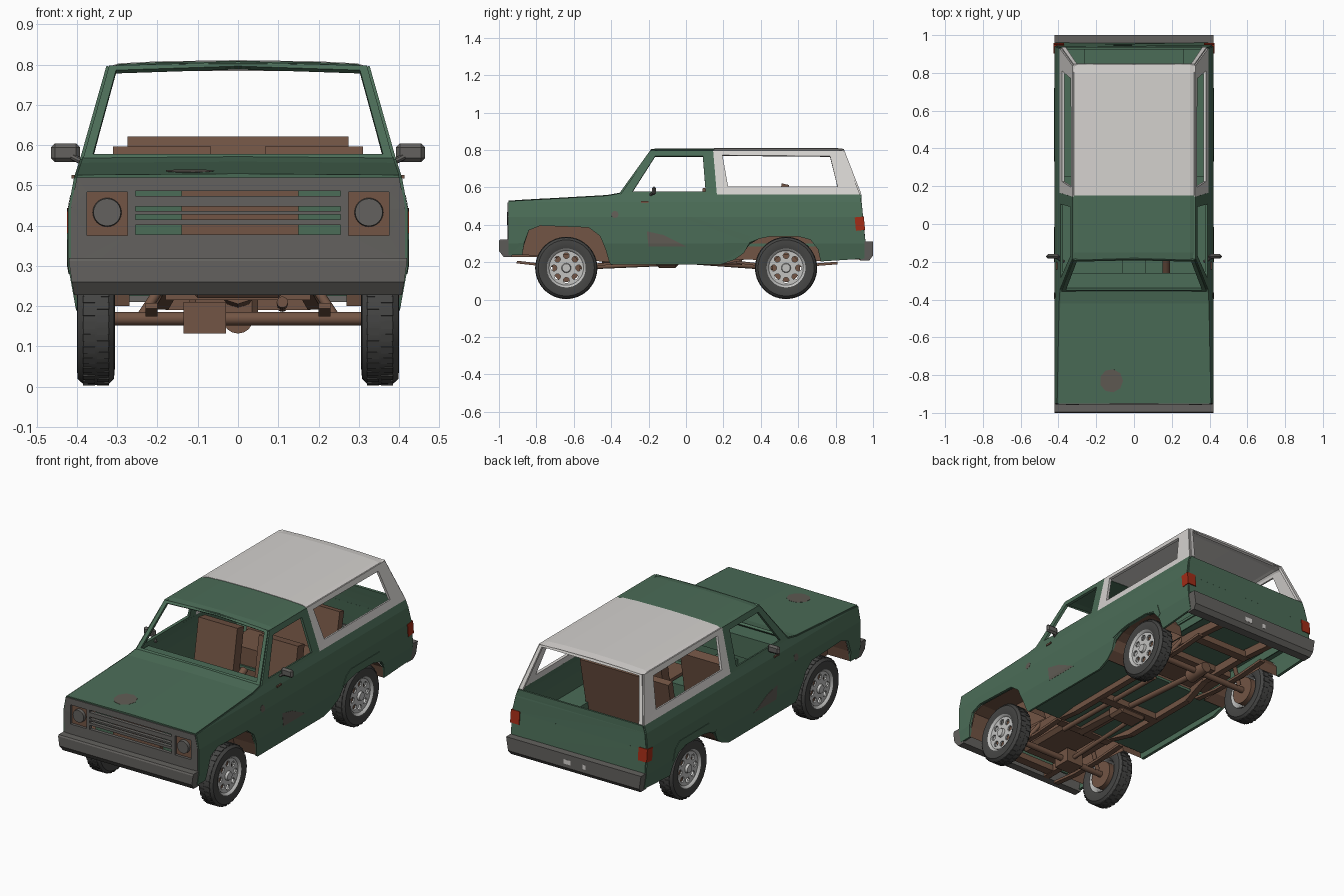
import bpy, bmesh, math
from mathutils import Matrix, Vector

if "Cube" in bpy.data.objects:
    bpy.data.objects.remove(bpy.data.objects["Cube"])


def material(name, r, g, b):
    m = bpy.data.materials.new(name)
    m.use_nodes = True
    m.diffuse_color = (r, g, b, 1)
    m.node_tree.nodes["Principled BSDF"].inputs["Base Color"].default_value = (r, g, b, 1)
    return m


GREEN = material("green paint", 0.07, 0.15, 0.095)
WHITE = material("white top", 0.66, 0.64, 0.62)
GREY = material("dark grey trim", 0.125, 0.12, 0.112)
RUBBER = material("tyre rubber", 0.06, 0.06, 0.058)
BROWN = material("brown metal and seats", 0.17, 0.09, 0.058)
CHROME = material("wheel silver", 0.54, 0.54, 0.53)
RED = material("red lamp", 0.36, 0.025, 0.008)
RUST = material("worn paint", 0.115, 0.105, 0.088)
round_parts = []


def finish(name, mat, bm, mirror=False, thick=0, bevel=0):
    bmesh.ops.recalc_face_normals(bm, faces=bm.faces)
    me = bpy.data.meshes.new(name)
    bm.to_mesh(me)
    bm.free()
    me.materials.append(mat)
    ob = bpy.data.objects.new(name, me)
    bpy.context.collection.objects.link(ob)
    if thick:
        s = ob.modifiers.new("Thickness", "SOLIDIFY")
        s.thickness, s.offset = thick, 0
    if bevel:
        ob.modifiers.new("Bevel", "BEVEL").width = bevel
    if mirror:
        ob.modifiers.new("Mirror", "MIRROR")
    return ob


def plate(name, mat, loops, to3d, levels=(), mirror=False, thick=0.014):
    """Flat outline with holes, creased at given heights and mapped into place."""
    bm = bmesh.new()
    for loop in loops:
        vs = [bm.verts.new((u, v, 0)) for u, v in loop]
        for i, v in enumerate(vs):
            bm.edges.new((vs[i - 1], v))
    bmesh.ops.triangle_fill(bm, use_beauty=True, edges=bm.edges[:], normal=(0, 0, 1))
    for h in levels:
        bmesh.ops.bisect_plane(bm, geom=bm.verts[:] + bm.edges[:] + bm.faces[:],
                               plane_co=(0, h, 0), plane_no=(0, 1, 0))
    for v in bm.verts:
        v.co = to3d(v.co.x, v.co.y)
    return finish(name, mat, bm, mirror, thick)


def loft(name, mat, rows, closed=False, mirror=False, thick=0, cap_last=False):
    bm = bmesh.new()
    vs = [[bm.verts.new(p) for p in row] for row in rows]
    for a, b in zip(vs, vs[1:] + vs[:1] if closed else vs[1:]):
        for i in range(len(a) - 1):
            bm.faces.new((a[i], a[i + 1], b[i + 1], b[i]))
    if cap_last:
        bm.faces.new(vs[-1])
    return finish(name, mat, bm, mirror, thick)


def box(name, mat, lo, hi, mirror=False, lean=0, bevel=0):
    lo, hi = Vector(lo), Vector(hi)
    bm = bmesh.new()
    bmesh.ops.create_cube(bm, size=1, matrix=Matrix.Translation((lo + hi) / 2)
                          @ Matrix.Rotation(lean, 4, "X") @ Matrix.Diagonal((*(hi - lo), 1)))
    return finish(name, mat, bm, mirror, bevel=bevel)


def between(a, b):
    a, b = Vector(a), Vector(b)
    return Matrix.Translation((a + b) / 2) @ (b - a).to_track_quat("Z", "Y").to_matrix().to_4x4(), (b - a).length


def rod(name, mat, a, b, r1, r2=None, mirror=False, sides=16):
    m, d = between(a, b)
    bm = bmesh.new()
    bmesh.ops.create_cone(bm, cap_ends=True, segments=sides, radius1=r1,
                          radius2=r1 if r2 is None else r2, depth=d, matrix=m)
    round_parts.append(finish(name, mat, bm, mirror))


def beams(name, mat, path, w, h, mirror=False):
    bm = bmesh.new()
    for a, b in zip(path, path[1:]):
        m, d = between(a, b)
        bmesh.ops.create_cube(bm, size=1, matrix=m @ Matrix.Diagonal((w, h, d + 0.01, 1)))
    return finish(name, mat, bm, mirror)


def interp(table, t):
    for (a, p), (b, q) in zip(table, table[1:]):
        if t <= b:
            return p + (q - p) * max(0, t - a) / (b - a)
    return table[-1][1]


# Shared body shape: half width by height, hood height and rear slope
WIDTH = [(0.19, 0.395), (0.3, 0.415), (0.44, 0.415), (0.52, 0.4), (0.565, 0.385), (0.795, 0.32)]
HOOD = [(-0.95, 0.52), (-0.42, 0.55), (-0.35, 0.563)]
LEVELS = [0.3, 0.44, 0.52]


def width(z): return interp(WIDTH, z)
def rear_y(z): return 0.93 + (0.56 - z) * 0.1
def on_side(y, z): return (width(z), y, z)
def on_decal(y, z): return (width(z) + 0.008, y, z)
def on_tail(x, z): return (x, rear_y(z), z)
def on_nose(x, z): return (x, -0.945, z)
def on_screen(x, z): return (x, -0.35 + (z - 0.565) * 0.72, z)
def on_back_frame(x, z): return (x, 0.84 + (0.795 - z) * 0.39, z)
def on_hood(x, y): return (x, y, interp(HOOD, y) + 0.009)


def across(zs):
    return [(width(z), z) for z in zs] + [(-width(z), z) for z in reversed(zs)]


def rect(x0, x1, z0, z1): return [(x0, z0), (x1, z0), (x1, z1), (x0, z1)]
def ring(cx, cy, r, n): return [(cx + r * math.cos(i * math.tau / n), cy + r * math.sin(i * math.tau / n)) for i in range(n)]


# Lower body sides with wheel arches
REAR_ARCH = [(0.72, 0.205), (0.705, 0.27), (0.665, 0.32), (0.6, 0.337), (0.45, 0.337),
             (0.39, 0.325), (0.34, 0.3), (0.31, 0.25), (0.26, 0.215)]
FRONT_ARCH = [(-0.41, 0.2), (-0.43, 0.27), (-0.46, 0.34), (-0.52, 0.385), (-0.78, 0.395),
              (-0.84, 0.37), (-0.865, 0.3), (-0.875, 0.24)]
plate("body_side", GREEN, [HOOD + [(0.93, 0.56), (0.955, 0.31), (0.955, 0.22)] + REAR_ARCH
      + [(0.19, 0.19), (-0.4, 0.19)] + FRONT_ARCH + [(-0.95, 0.24)]], on_side, LEVELS, True)
for name, arch in (("front_wheel_well", FRONT_ARCH), ("rear_wheel_well", REAR_ARCH)):
    loft(name, BROWN, [[(x, y, z) for y, z in arch] for x in (0.405, 0.27)], mirror=True, cap_last=True)
plate("rear_arch_lip", GREEN, [[(0.33, 0.31), (0.36, 0.36), (0.4, 0.382), (0.66, 0.382), (0.7, 0.35),
      (0.72, 0.29), (0.705, 0.28), (0.665, 0.325), (0.6, 0.34), (0.45, 0.34), (0.39, 0.33)]],
      on_decal, LEVELS, True, 0.003)
plate("tailgate", GREEN, [across([0.22, 0.3, 0.44, 0.52, 0.56])], on_tail, LEVELS)
loft("hood", GREEN, [[(-width(z), y, z), (0, y, z + 0.003), (width(z), y, z)] for y, z in HOOD], thick=0.012)

# Cab with door windows and windshield frame
plate("cab_side", GREEN, [[(-0.35, 0.56), (-0.185, 0.795), (0.145, 0.795), (0.165, 0.56)],
      [(-0.285, 0.577), (-0.165, 0.765), (0.09, 0.765), (0.105, 0.577)]], on_side, (), True)
plate("windshield_frame", GREEN, [[(-0.385, 0.562), (-0.32, 0.793), (0, 0.803), (0.32, 0.793), (0.385, 0.562)],
      [(-0.36, 0.574), (-0.303, 0.782), (0, 0.792), (0.303, 0.782), (0.36, 0.574)]], on_screen)

# Two-part roof
HALF = [(0, 0.803), (0.2, 0.8), (0.295, 0.795), (0.315, 0.789), (0.323, 0.778)]
CROWN = [(-x, z) for x, z in HALF[:0:-1]] + HALF
for name, mat, ys in (("cab_roof", GREEN, ((-0.188, -0.006), (-0.15, 0), (0.155, 0))),
                      ("rear_roof", WHITE, ((0.15, 0.002), (0.8, 0.002), (0.845, -0.004)))):
    loft(name, mat, [[(x, y, z + dz) for x, z in CROWN] for y, dz in ys], thick=0.012)

# White rear top: side walls with windows and open back frame
plate("top_side", WHITE, [[(0.145, 0.795), (0.84, 0.795), (0.93, 0.56), (0.165, 0.56)],
      [(0.195, 0.77), (0.77, 0.765), (0.81, 0.602), (0.225, 0.602)]], on_side, (), True)
plate("top_back_frame", WHITE, [[(-0.385, 0.562), (-0.32, 0.795), (0, 0.803), (0.32, 0.795), (0.385, 0.562),
      (0.362, 0.562), (0.303, 0.787), (-0.303, 0.787), (-0.362, 0.562)]], on_back_frame)

# Nose with grille slots and headlights
slots = [rect(-0.255, 0.255, z, z + h) for z, h in ((0.378, 0.023), (0.415, 0.012), (0.436, 0.012), (0.473, 0.013))]
lamps = [rect(x - 0.05, x + 0.05, 0.376, 0.484) for x in (-0.325, 0.325)]
plate("grille_panel", GREY, [across([0.26, 0.3, 0.44, 0.52])] + slots + lamps, on_nose, LEVELS, thick=0.02)
box("radiator", BROWN, (-0.14, -0.91, 0.28), (0.15, -0.88, 0.5))
box("radiator_support", GREEN, (-0.27, -0.88, 0.26), (0.27, -0.87, 0.51))
box("headlight_bezel", BROWN, (0.272, -0.94, 0.37), (0.378, -0.925, 0.49), True)
rod("headlight", GREY, (0.325, -0.93, 0.433), (0.325, -0.957, 0.433), 0.037, 0.034, True, 24)

# Bumpers, tail lights, mirrors
for name, prof in (("front_bumper", [(-0.93, 0.32), (-0.995, 0.32), (-1, 0.312), (-1, 0.26), (-0.975, 0.228), (-0.93, 0.228)]),
                   ("rear_bumper", [(0.945, 0.31), (1, 0.31), (1, 0.235), (0.98, 0.21), (0.93, 0.21)])):
    bumper = [[(s * (width(z) + 0.004), y, z) for y, z in prof + prof[:1]] for s in (-1, 1)]
    loft(name, GREY, bumper)
    plate(name + "_end", GREY, [prof], lambda y, z: (width(z) + 0.004, y, z), (), True, 0.002)
for x, w in ((0.04, 0.022), (-0.065, 0.01)):
    box("bumper_mark", WHITE, (x - w, 0.995, 0.255), (x + w, 1.001, 0.28))
box("tail_light", RED, (0.37, 0.905, 0.37), (0.425, 0.954, 0.442), True, lean=0.1)
box("mirror", GREY, (0.392, -0.183, 0.558), (0.465, -0.16, 0.604), True, bevel=0.01)
rod("mirror_arm", GREY, (0.37, -0.2, 0.55), (0.42, -0.172, 0.575), 0.008, mirror=True, sides=8)
box("door_handle", BROWN, (0.395, -0.24, 0.517), (0.413, -0.2, 0.526), True)

# Worn paint patches
plate("side_patch", RUST, [[(-0.21, 0.365), (-0.12, 0.345), (0, 0.285), (-0.2, 0.285)]], on_decal, LEVELS, True, 0.001)
plate("fender_patch", RUST, [ring(-0.38, 0.455, 0.02, 7)], on_decal, LEVELS, True, 0.001)
plate("hood_patch", RUST, [ring(-0.12, -0.83, 0.062, 9)], on_hood, (), False, 0.001)

# Floor and interior
box("cab_floor", GREEN, (-0.39, -0.4, 0.225), (0.39, 0.27, 0.24))
box("transmission_tunnel", GREEN, (-0.06, -0.38, 0.238), (0.06, 0.05, 0.35))
box("bed_floor", GREEN, (-0.275, 0.26, 0.285), (0.275, 0.94, 0.3))
box("bed_side_shelf", GREEN, (0.262, 0.25, 0.34), (0.405, 0.94, 0.355), True)
box("bed_side_wall", GREEN, (0.262, 0.25, 0.24), (0.268, 0.94, 0.355), True)
box("firewall", GREEN, (-0.385, -0.39, 0.235), (0.385, -0.375, 0.545))
box("dashboard", GREEN, (-0.375, -0.36, 0.43), (0.375, -0.26, 0.552))
rod("steering_column", BROWN, (0.17, -0.3, 0.47), (0.17, -0.185, 0.535), 0.02)
box("front_seat_cushion", BROWN, (0.067, -0.14, 0.24), (0.31, 0.08, 0.36), True)
box("front_seat_back", BROWN, (0.067, 0.065, 0.3), (0.31, 0.125, 0.594), True, lean=-0.17)
box("bench_cushion", BROWN, (-0.26, 0.27, 0.25), (0.26, 0.49, 0.4))
box("bench_back", BROWN, (-0.275, 0.48, 0.3), (0.275, 0.52, 0.62), lean=-0.2)

# Chassis frame and running gear
beams("frame_rail", BROWN, [(0.17, -0.93, 0.25), (0.17, -0.42, 0.25), (0.19, -0.25, 0.215), (0.19, 0.22, 0.215),
      (0.17, 0.38, 0.255), (0.17, 0.68, 0.255), (0.17, 0.93, 0.235)], 0.035, 0.045, True)
for y, z in ((-0.88, 0.25), (-0.42, 0.235), (-0.05, 0.21), (0.72, 0.245)):
    box("cross_member", BROWN, (-0.18, y - 0.025, z - 0.02), (0.18, y + 0.025, z + 0.015))
box("engine", BROWN, (-0.12, -0.8, 0.22), (0.12, -0.42, 0.42), bevel=0.02)
rod("gearbox", BROWN, (0, -0.43, 0.265), (0, -0.12, 0.24), 0.06, 0.045, sides=10)
box("transfer_case", BROWN, (-0.12, -0.16, 0.17), (0.05, -0.04, 0.25), bevel=0.015)
rod("front_drive_shaft", BROWN, (-0.08, -0.14, 0.19), (-0.08, -0.6, 0.17), 0.012)
rod("rear_drive_shaft", BROWN, (0, -0.05, 0.21), (0, 0.5, 0.17), 0.016)
rod("exhaust_pipe", BROWN, (0.11, -0.45, 0.21), (0.11, 0.3, 0.2), 0.014)
box("front_differential", BROWN, (-0.135, -0.69, 0.132), (-0.03, -0.59, 0.21))
rod("rear_differential", BROWN, (0, 0.47, 0.17), (0, 0.6, 0.17), 0.038, 0.03)

for end, yc in (("front", -0.64), ("rear", 0.535)):
    zc = 0.169
    rod(end + "_axle", BROWN, (-0.33, yc, zc), (0.33, yc, zc), 0.017)
    beams(end + "_leaf_spring", BROWN, [(0.215, yc - 0.26, 0.2), (0.215, yc - 0.1, 0.182), (0.215, yc + 0.1, 0.182),
          (0.215, yc + 0.27, 0.195)], 0.03, 0.014, True)
    rod(end + "_shock", BROWN, (0.25, yc + 0.04, 0.16), (0.17, yc + 0.08, 0.28), 0.012, mirror=True)
    rod(end + "_brake_drum", BROWN, (0.305, yc, zc), (0.362, yc, zc), 0.075, mirror=True, sides=24)

    def lathe(name, mat, profile, n=40):
        round_parts.append(loft(name, mat, [[(x, yc + r * math.cos(a), zc + r * math.sin(a)) for r, x in profile]
                           for a in (i * math.tau / n for i in range(n))], closed=True, mirror=True))

    lathe(end + "_tyre", RUBBER, [(0.1, 0.315), (0.125, 0.306), (0.15, 0.308), (0.163, 0.322), (0.165, 0.352),
          (0.163, 0.384), (0.15, 0.398), (0.125, 0.4), (0.1, 0.392)])
    lathe(end + "_rim", CHROME, [(0.1, 0.312), (0.088, 0.33), (0.088, 0.375), (0.096, 0.39), (0.104, 0.396)])
    holes = [ring(0.066 * math.cos(a), 0.066 * math.sin(a), 0.016, 10) for a in (i * math.tau / 8 for i in range(8))]
    plate(end + "_wheel_face", CHROME, [ring(0, 0, 0.092, 32)] + holes,
          lambda u, v: (0.38, yc + u, zc + v), (), True, 0.01)
    rod(end + "_hub", CHROME, (0.37, yc, zc), (0.398, yc, zc), 0.03, 0.022, True)

    # Tread blocks in two staggered rows
    bm = bmesh.new()
    for i in range(64):
        turn = Matrix.Rotation(i * math.tau / 64, 4, "X")
        place = Matrix.Translation((0.335 + 0.035 * (i % 2), 0, 0.163))
        bmesh.ops.create_cube(bm, size=1, matrix=Matrix.Translation((0, yc, zc)) @ turn @ place
                              @ Matrix.Diagonal((0.03, 0.018, 0.006, 1)))
    finish(end + "_tread", RUBBER, bm, True)

# Smooth round parts, keep hard edges
bpy.ops.object.select_all(action="DESELECT")
for ob in round_parts:
    ob.select_set(True)
bpy.context.view_layer.objects.active = round_parts[0]
bpy.ops.object.shade_smooth_by_angle(angle=math.radians(35))
